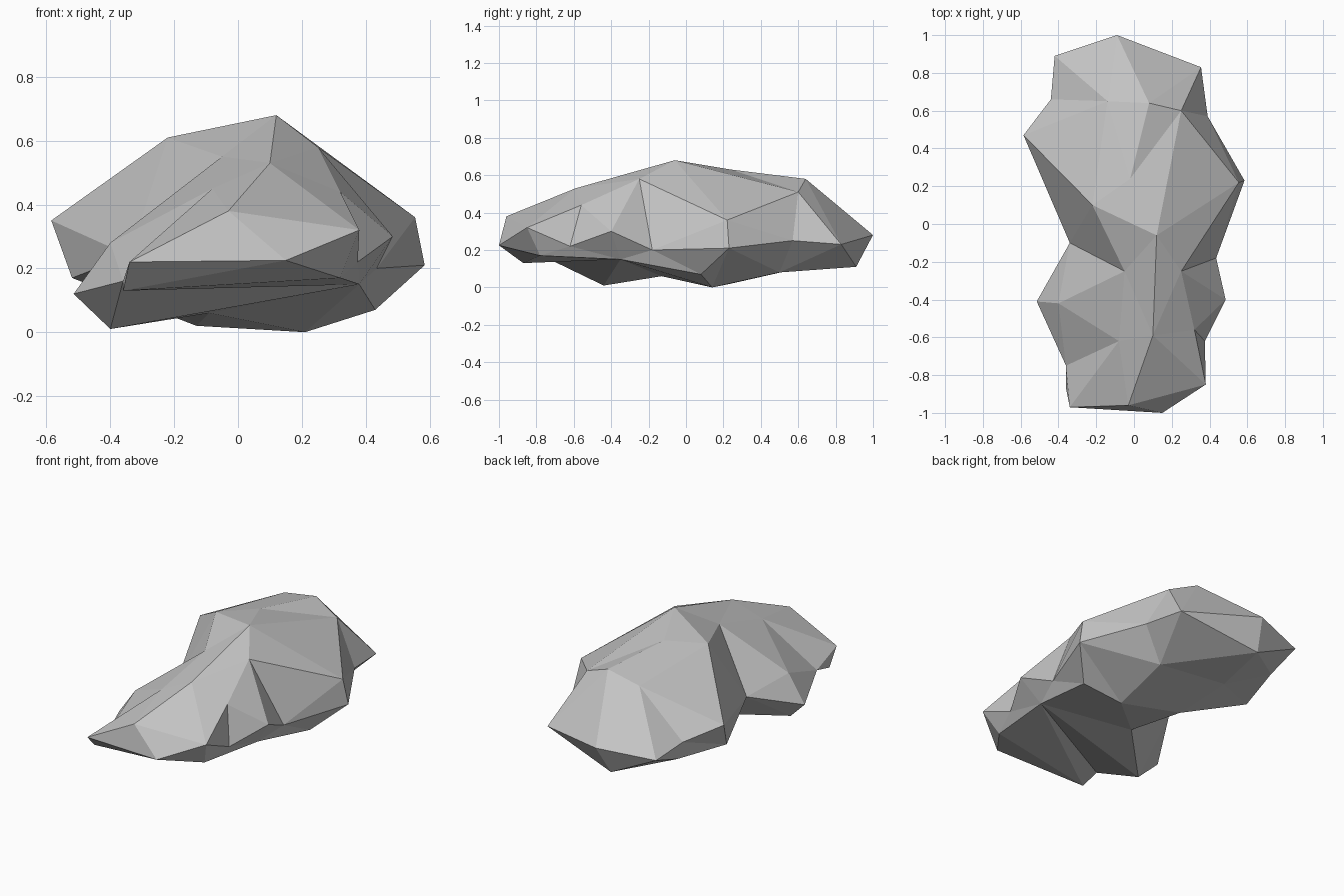
import bpy
import bmesh
from mathutils import Vector
from mathutils.geometry import delaunay_2d_cdt

cube = bpy.data.objects.get("Cube")
if cube:
    bpy.data.objects.remove(cube, do_unlink=True)

# Girdle: the widest outline of the boulder, counterclockwise from the back left
girdle = dict(
    A=(.355, .83, .23), B=(-.09, 1, .28), C=(-.42, .89, .25), D=(-.44, .66, .28),
    E=(-.585, .47, .35), F=(-.34, -.1, .24), G=(-.515, -.41, .12), H=(-.36, -.75, .16),
    I=(-.36, -.87, .13), J=(-.34, -.97, .22), K=(.15, -1, .225), L=(.38, -.85, .32),
    M=(.375, -.62, .22), N=(.485, -.4, .3), O=(.435, -.18, .2), P=(.585, .23, .21),
    Q=(.39, .57, .25))

# Crown: peaks and notches of the upper side, and the ridges that join them
crown = dict(
    n=(-.03, -.96, .38), r=(.1, -.59, .53), q=(-.08, -.62, .45), s=(-.4, -.42, .28),
    b=(.32, -.56, .44), p=(.25, -.25, .58), t=(.12, -.06, .68), y=(-.05, -.25, .55),
    x=(-.22, .1, .61), w=(-.02, .24, .63), v=(-.14, .65, .54), u=(.08, .64, .58),
    k=(.25, .6, .51), e=(.555, .22, .36))
crown_ridges = ("Ex xF Fy ys xy tr rn nL nK nJ Jq HJ pO pN pb bN bM bL tp te tk ke kQ kA "
                "Dv vu vB vC uB uA uk wu wk vw eO eP xt tw wx yt yr qr pe yq")

# Underside: low points and the creases between them
underside = dict(
    a=(.32, -.78, .17), c=(.38, -.35, .15), g=(-.4, -.44, .01), f=(-.09, -.13, .06),
    d=(.43, .08, .07), m=(.21, .14, 0), l=(-.13, .24, .02), i=(-.52, .35, .17),
    j=(-.42, .68, .18), o=(-.13, .91, .11), z=(.23, .5, .08), h=(-.19, .55, .09))
underside_creases = ("Ia aL aM ac Ic Hg gc gf fF fl fm lm mc md dc dO dP iE il ij jD "
                     "jo jh lh ho hz mz zo oB")


def add_shell(bm, rim, inner, creases, flip):
    """Fill the rim with facets that pass through the inner points and creases."""
    points = {**girdle, **inner}
    names = list(points)
    verts = [rim.get(n) or bm.verts.new(points[n]) for n in names]
    flat = [Vector(points[n][:2]) for n in names]
    edges = [(names.index(c[0]), names.index(c[1])) for c in creases.split()]
    outline = list(range(len(girdle)))
    result = delaunay_2d_cdt(flat, edges, [outline], 1, 1e-5)
    faces, origins = result[2], result[3]
    for face in faces:
        corners = [verts[origins[i][0]] for i in face]
        bm.faces.new(corners[::-1] if flip else corners)


# Boulder: two faceted shells sharing the girdle
bm = bmesh.new()
rim = {name: bm.verts.new(co) for name, co in girdle.items()}
add_shell(bm, rim, crown, crown_ridges, False)
add_shell(bm, rim, underside, underside_creases, True)
bmesh.ops.recalc_face_normals(bm, faces=bm.faces[:])
mesh = bpy.data.meshes.new("boulder")
bm.to_mesh(mesh)
bm.free()
boulder = bpy.data.objects.new("boulder", mesh)
bpy.context.collection.objects.link(boulder)

# Plain grey stone
stone = bpy.data.materials.new("grey stone")
stone.use_nodes = True
grey = (.55, .55, .55, 1)
stone.diffuse_color = grey
shader = next(n for n in stone.node_tree.nodes if n.type == "BSDF_PRINCIPLED")
shader.inputs["Base Color"].default_value = grey
mesh.materials.append(stone)
